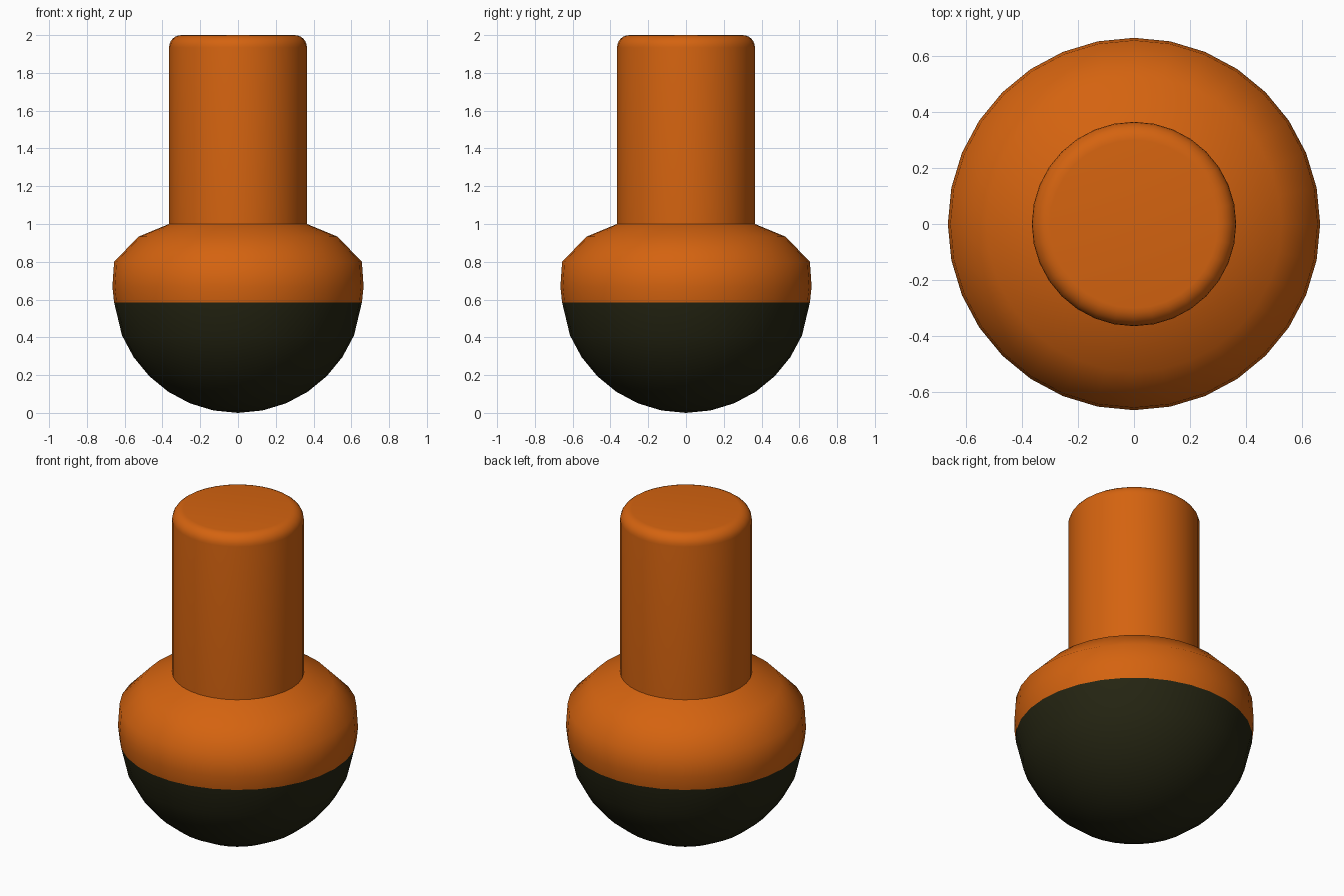
import bpy, bmesh, math

if "Cube" in bpy.data.objects:
    bpy.data.objects.remove(bpy.data.objects["Cube"])

SIDES = 32


def material(name, rgb):
    m = bpy.data.materials.new(name)
    m.diffuse_color = (*rgb, 1)
    m.use_nodes = True
    m.node_tree.nodes["Principled BSDF"].inputs["Base Color"].default_value = m.diffuse_color
    return m


orange = material("orange", (0.66, 0.125, 0.005))
dark = material("dark olive", (0.018, 0.018, 0.006))


def lathe(name, profile, mat):
    """Revolve an (r, z) profile, listed bottom to top, around z; r = 0 makes a pole."""
    bm = bmesh.new()
    rings = []
    for r, z in profile:
        if r == 0:
            rings.append([bm.verts.new((0, 0, z))] * SIDES)
        else:
            rings.append([bm.verts.new((r * math.cos(2 * math.pi * i / SIDES),
                                        r * math.sin(2 * math.pi * i / SIDES), z))
                          for i in range(SIDES)])
    for low, high in zip(rings, rings[1:]):
        for i in range(SIDES):
            j = (i + 1) % SIDES
            bm.faces.new(dict.fromkeys((low[i], low[j], high[j], high[i])))
    mesh = bpy.data.meshes.new(name)
    bm.to_mesh(mesh)
    bm.free()
    mesh.materials.append(mat)
    obj = bpy.data.objects.new(name, mesh)
    bpy.context.collection.objects.link(obj)
    bpy.ops.object.select_all(action='DESELECT')
    obj.select_set(True)
    bpy.context.view_layer.objects.active = obj
    bpy.ops.object.shade_smooth_by_angle(angle=math.radians(50))
    return obj


# Bulb: round lower bowl, flaring shoulder and straight stem in one profile
R, SEAM, STEM, BEVEL = 0.665, 0.585, 0.365, 0.065
bowl = [(R * math.sin(math.radians(a)), R - R * math.cos(math.radians(a)))
        for a in [11.25 * k for k in range(7)]]
shoulder = [(0.656, SEAM), (R, 0.667), (0.656, 0.80), (0.527, 0.933), (STEM, 1.0)]
rim = [(STEM - BEVEL + BEVEL * math.cos(math.radians(a)),
        2 - BEVEL + BEVEL * math.sin(math.radians(a))) for a in range(0, 91, 15)]
body = lathe("rounded_body", bowl + shoulder + rim + [(0, 2.0)], orange)

# Dark lower bowl, coloured by height
body.data.materials.append(dark)
for face in body.data.polygons:
    if face.center.z < SEAM:
        face.material_index = 1
